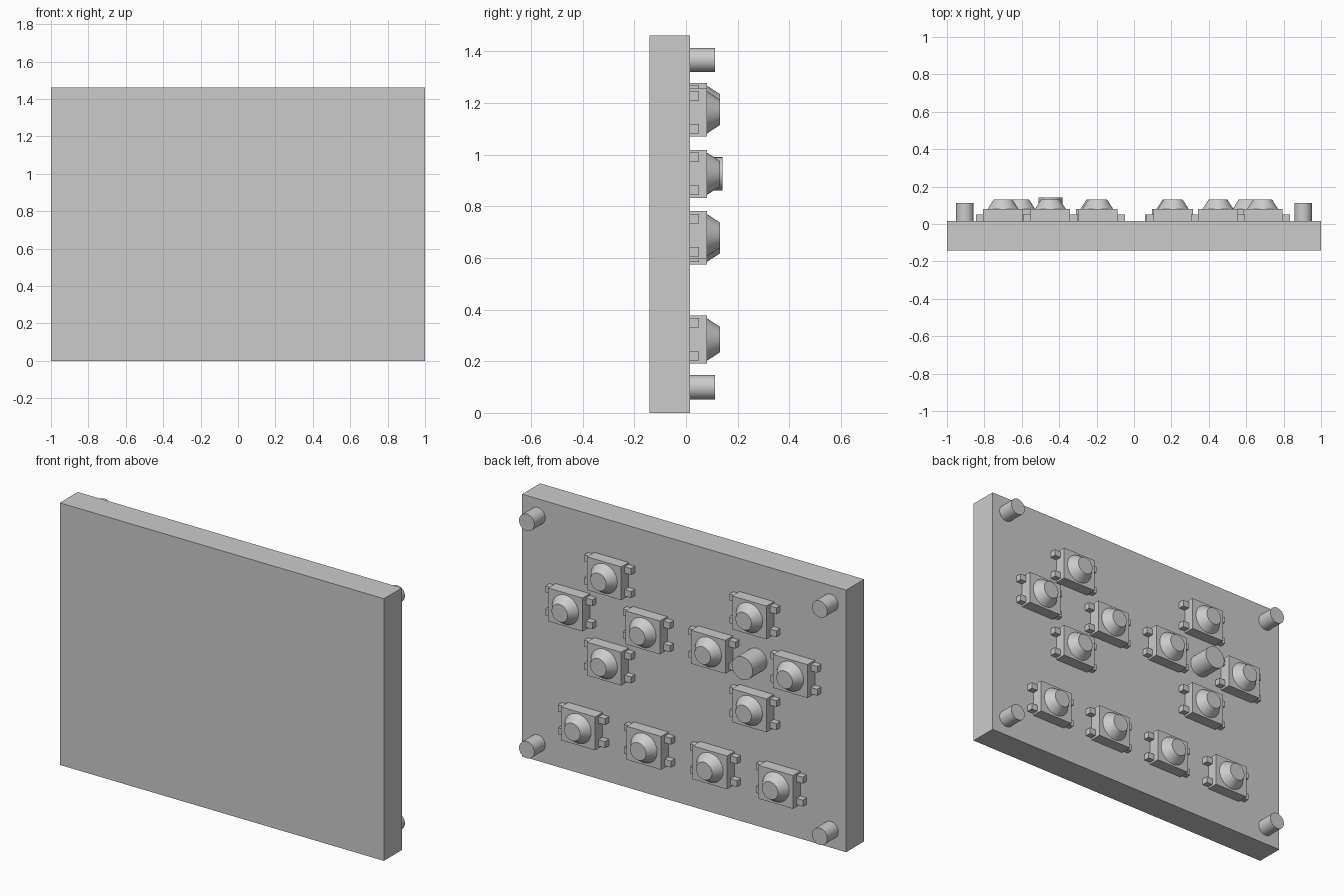
import bpy
import math
from mathutils import Matrix

cube = bpy.data.objects.get("Cube")
if cube:
    bpy.data.objects.remove(cube, do_unlink=True)

grey = bpy.data.materials.new("light grey")
grey.use_nodes = True
GREY = (0.6, 0.6, 0.6, 1)
grey.diffuse_color = GREY
grey.node_tree.nodes["Principled BSDF"].inputs["Base Color"].default_value = GREY

# Depth levels along y, from the board front to the part tips
FRONT, BACK = -0.142, 0.016
FOOT, BODY, POST, TIP, STICK = 0.05, 0.081, 0.113, 0.132, 0.142


def box(name, x, z, width, height, y0, y1):
    bpy.ops.mesh.primitive_cube_add(size=1)
    ob = bpy.context.object
    ob.name = name
    ob.data.transform(Matrix.Diagonal((width, y1 - y0, height, 1)))
    ob.location = (x, (y0 + y1) / 2, z)
    ob.data.materials.append(grey)
    return ob


def peg(name, x, z, r_base, r_tip, y0, y1):
    """Round part that points out of the back of the board."""
    bpy.ops.mesh.primitive_cone_add(vertices=40, radius1=r_base, radius2=r_tip, depth=y1 - y0)
    ob = bpy.context.object
    ob.name = name
    ob.data.transform(Matrix.Rotation(-math.pi / 2, 4, "X"))
    ob.location = (x, (y0 + y1) / 2, z)
    ob.data.materials.append(grey)
    bpy.ops.object.shade_smooth_by_angle(angle=math.radians(30))
    return ob


def push_button(name, x, z):
    box(name + "_body", x, z, 0.212, 0.186, BACK, BODY)
    peg(name + "_cap", x, z, 0.082, 0.049, BODY, TIP)
    for sx in (-1, 1):
        for sz in (-1, 1):
            box(name + "_foot", x + sx * 0.123, z + sz * 0.064, 0.044, 0.036, BACK, FOOT)


# Board
box("board", 0, 0.731, 2.0, 1.462, FRONT, BACK)

# Corner posts
for x in (-0.904, 0.904):
    for z in (0.099, 1.367):
        peg("corner_post", x, z, 0.047, 0.047, BACK, POST)

# Two crosses of buttons: centre x, sideways reach, upright reach
for side, cx, dx, dz in (("left", 0.449, 0.239, 0.238), ("right", -0.447, 0.253, 0.259)):
    for i, j in ((1, 0), (-1, 0), (0, 1), (0, -1)):
        push_button(side + "_cross_button", cx + i * dx, 0.926 + j * dz)

# Centre stick of the right cross
peg("centre_stick", -0.447, 0.926, 0.064, 0.064, BACK, STICK)

# Bottom row of buttons
for i in range(4):
    push_button("row_button", -0.611 + i * 0.407, 0.284)
